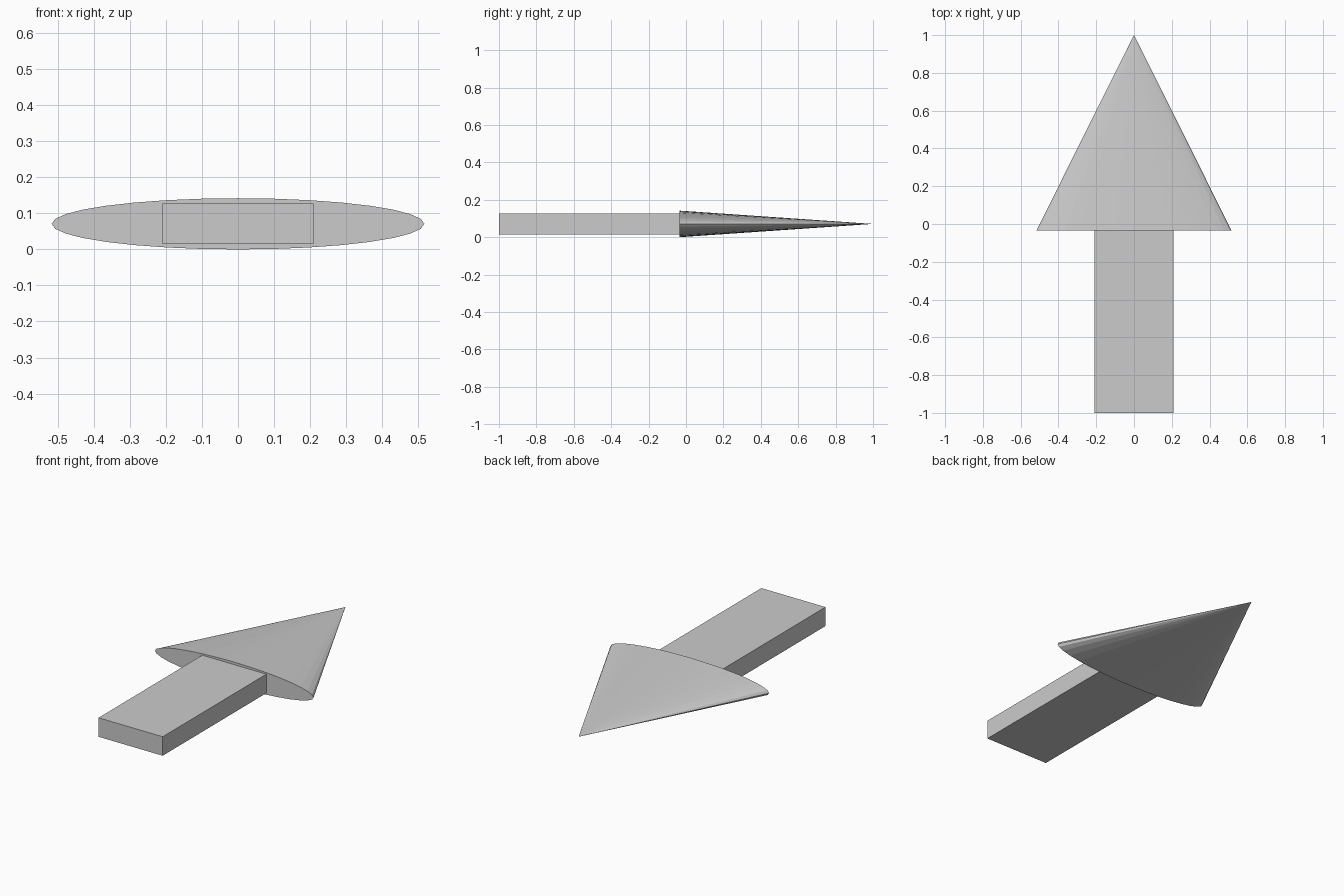
import bpy
import bmesh
from math import radians
from mathutils import Matrix

if "Cube" in bpy.data.objects:
    bpy.data.objects.remove(bpy.data.objects["Cube"])

BASE_Y, TIP_Y, MID_Z = -0.035, 1.0, 0.071


def add_object(name, bm):
    mesh = bpy.data.meshes.new(name)
    bmesh.ops.recalc_face_normals(bm, faces=bm.faces[:])
    bm.to_mesh(mesh)
    bm.free()
    obj = bpy.data.objects.new(name, mesh)
    bpy.context.collection.objects.link(obj)
    return obj


# Arrow head: flattened 32-sided cone pointing along +y
length = TIP_Y - BASE_Y
bm = bmesh.new()
bmesh.ops.create_cone(
    bm, cap_ends=True, segments=32, radius1=1, radius2=0, depth=length,
    matrix=Matrix.Translation((0, BASE_Y + length / 2, MID_Z))
    @ Matrix.Diagonal((0.517, 1, 0.071, 1))
    @ Matrix.Rotation(radians(-90), 4, 'X'))
bmesh.ops.remove_doubles(bm, verts=bm.verts[:], dist=0.0001)
add_object("arrow_head", bm)

# Shaft: flat bar running back from the head
bm = bmesh.new()
bmesh.ops.create_cube(
    bm, size=1,
    matrix=Matrix.Translation((0, (BASE_Y - 1) / 2, MID_Z))
    @ Matrix.Diagonal((0.418, 1 + BASE_Y, 0.112, 1)))
add_object("arrow_shaft", bm)
